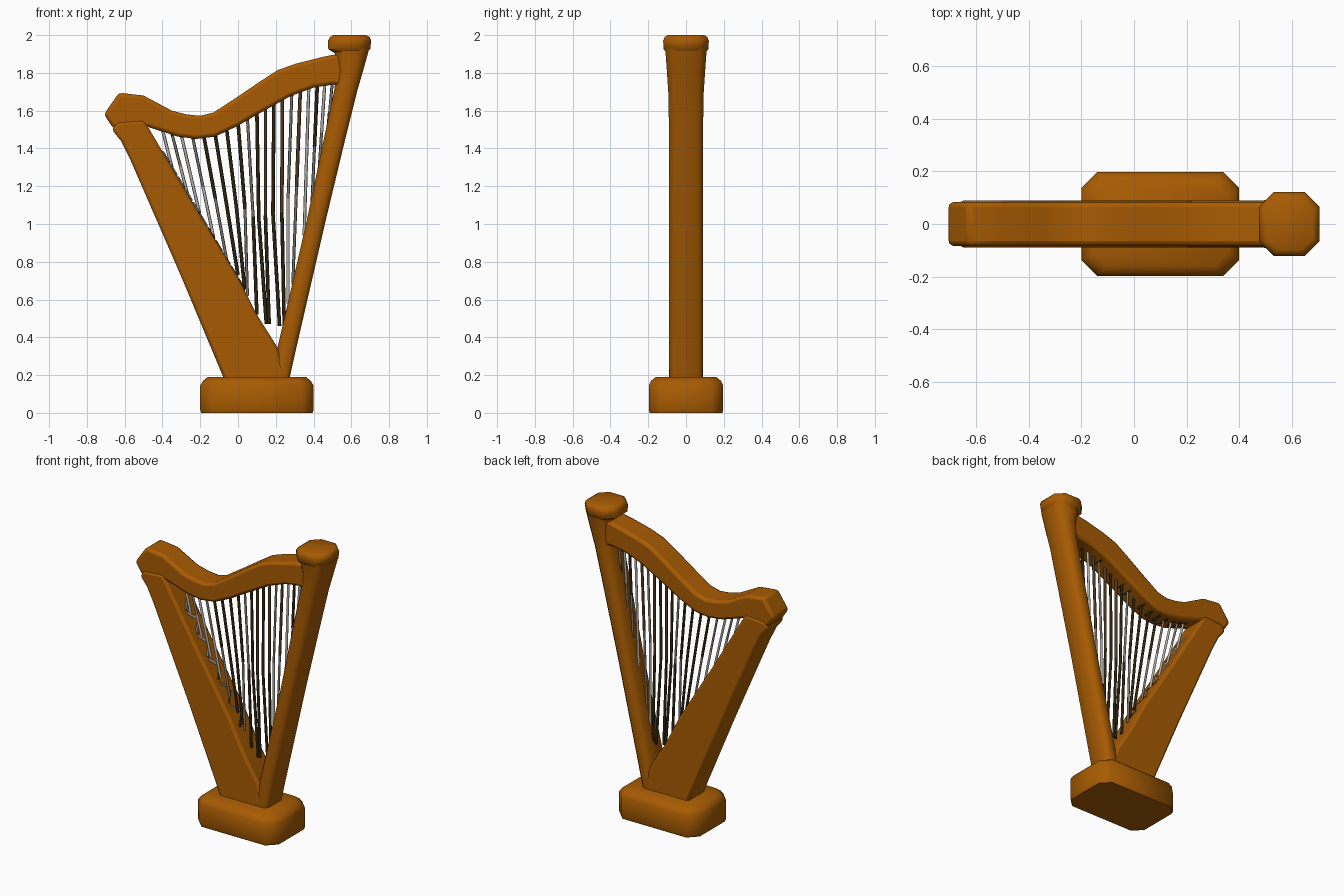
import bpy, bmesh, math
from mathutils import Vector

if "Cube" in bpy.data.objects:
    bpy.data.objects.remove(bpy.data.objects["Cube"])


def material(name, rgb):
    m = bpy.data.materials.new(name)
    m.diffuse_color = (*rgb, 1)
    m.use_nodes = True
    m.node_tree.nodes["Principled BSDF"].inputs["Base Color"].default_value = m.diffuse_color
    return m


WOOD = material("warm_wood", (0.39, 0.105, 0.0008))
DARK = material("dark_string", (0.026, 0.016, 0.004))
BROWN = material("brown_string", (0.085, 0.038, 0.014))
GREY = material("grey_string", (0.20, 0.18, 0.15))
PALE = material("pale_string", (0.45, 0.44, 0.41))


def finish(name, bm, mat, bevel=0, smooth=35):
    bmesh.ops.recalc_face_normals(bm, faces=bm.faces)
    mesh = bpy.data.meshes.new(name)
    bm.to_mesh(mesh)
    bm.free()
    mesh.materials.append(mat)
    ob = bpy.data.objects.new(name, mesh)
    bpy.context.collection.objects.link(ob)
    if bevel:
        mod = ob.modifiers.new("soft_edges", 'BEVEL')
        mod.width, mod.segments = bevel, 2
        mod.limit_method, mod.angle_limit = 'ANGLE', math.radians(50)
    bpy.ops.object.select_all(action='DESELECT')
    ob.select_set(True)
    bpy.context.view_layer.objects.active = ob
    bpy.ops.object.shade_smooth_by_angle(angle=math.radians(smooth))
    return ob


def prism(name, outline, half, bevel):
    """Extrude an x-z outline across y."""
    bm = bmesh.new()
    face = bm.faces.new([bm.verts.new((x, -half, z)) for x, z in outline])
    out = bmesh.ops.extrude_face_region(bm, geom=[face])['geom']
    bmesh.ops.translate(bm, vec=(0, 2 * half, 0),
                        verts=[v for v in out if isinstance(v, bmesh.types.BMVert)])
    return finish(name, bm, WOOD, bevel)


def loft(name, sections):
    """Stack corner-cut rectangles: (z, x0, x1, half_y, corner)."""
    bm = bmesh.new()
    rings = []
    for z, a, b, h, c in sections:
        pts = [(a + c, -h), (b - c, -h), (b, -h + c), (b, h - c),
               (b - c, h), (a + c, h), (a, h - c), (a, -h + c)]
        rings.append([bm.verts.new((x, y, z)) for x, y in pts])
    for r, s in zip(rings, rings[1:]):
        for i in range(8):
            j = (i + 1) % 8
            bm.faces.new((r[i], r[j], s[j], s[i]))
    bm.faces.new(rings[0][::-1])
    bm.faces.new(rings[-1])
    return finish(name, bm, WOOD, smooth=50)


def rod(name, top, low, r, mat):
    """Six-sided rod between two points."""
    axis = top - low
    bm = bmesh.new()
    bmesh.ops.create_cone(bm, cap_ends=True, segments=6, radius1=r, radius2=r,
                          depth=axis.length)
    bmesh.ops.rotate(bm, verts=bm.verts, matrix=axis.to_track_quat('Z', 'Y').to_matrix())
    bmesh.ops.translate(bm, verts=bm.verts, vec=(top + low) / 2)
    return finish(name, bm, mat, smooth=65)


# Foot with cut corners and softened rim
loft("base", [(0.0, -0.195, 0.395, 0.192, 0.06), (0.015, -0.2, 0.4, 0.197, 0.06),
              (0.145, -0.2, 0.4, 0.197, 0.06), (0.17, -0.185, 0.385, 0.185, 0.06),
              (0.19, -0.16, 0.36, 0.16, 0.055)])

# Leaning sound box
prism("sound_box", [(-0.07, 0.17), (0.26, 0.17), (0.21, 0.345), (0.10, 0.52), (0.0, 0.72),
                    (-0.25, 1.13), (-0.48, 1.52), (-0.50, 1.55), (-0.64, 1.54),
                    (-0.668, 1.50), (-0.62, 1.44), (-0.57, 1.34), (-0.30, 0.72)], 0.09, 0.016)

# Curved neck with angular head
prism("neck", [(-0.71, 1.58), (-0.63, 1.695), (-0.5, 1.68), (-0.35, 1.60), (-0.27, 1.58),
               (-0.2, 1.573), (-0.13, 1.59), (0.0, 1.675), (0.11, 1.75), (0.21, 1.815),
               (0.31, 1.85), (0.45, 1.885), (0.58, 1.91), (0.58, 1.73), (0.5, 1.738),
               (0.4, 1.722), (0.28, 1.678), (0.1, 1.578), (0.0, 1.52), (-0.12, 1.463),
               (-0.22, 1.45), (-0.32, 1.463), (-0.48, 1.515), (-0.66, 1.505)], 0.083, 0.018)

# Flared front column
loft("column", [(0.17, 0.18, 0.27, 0.088, 0.02), (0.35, 0.21, 0.31, 0.09, 0.022),
                (1.0, 0.36, 0.46, 0.09, 0.025), (1.5, 0.465, 0.58, 0.09, 0.025),
                (1.7, 0.508, 0.63, 0.094, 0.03), (1.82, 0.525, 0.665, 0.102, 0.035),
                (1.93, 0.51, 0.695, 0.11, 0.04)])

# Column cap
loft("column_cap", [(1.90, 0.52, 0.665, 0.095, 0.04), (1.925, 0.478, 0.7, 0.118, 0.055),
                    (1.97, 0.476, 0.705, 0.121, 0.055), (1.99, 0.487, 0.697, 0.113, 0.05),
                    (2.0, 0.505, 0.68, 0.098, 0.045)])

# Strings: top x, top z, bottom x, bottom z, sideways bow, upper and lower colour
STRINGS = [(-0.40, 1.50, -0.34, 1.26, 0, PALE, PALE),
           (-0.35, 1.48, -0.26, 1.13, 0, GREY, PALE),
           (-0.30, 1.47, -0.20, 1.04, 0, PALE, PALE),
           (-0.24, 1.46, -0.13, 0.93, 0, GREY, PALE),
           (-0.18, 1.46, -0.06, 0.81, 0, DARK, GREY),
           (-0.12, 1.47, 0.00, 0.73, 0, DARK, DARK),
           (-0.06, 1.50, 0.035, 0.66, .005, DARK, DARK),
           (0.00, 1.54, 0.05, 0.62, .012, DARK, GREY),
           (0.05, 1.56, 0.10, 0.52, .005, GREY, DARK),
           (0.10, 1.59, 0.15, 0.47, -.015, DARK, DARK),
           (0.145, 1.62, 0.165, 0.47, -.01, BROWN, DARK),
           (0.19, 1.65, 0.22, 0.46, -.02, DARK, DARK),
           (0.235, 1.67, 0.245, 0.46, -.008, BROWN, DARK),
           (0.285, 1.69, 0.265, 0.58, -.01, GREY, PALE),
           (0.33, 1.71, 0.29, 0.68, 0, BROWN, GREY),
           (0.375, 1.73, 0.35, 0.94, 0, PALE, PALE),
           (0.42, 1.74, 0.39, 1.08, 0, DARK, GREY),
           (0.46, 1.75, 0.425, 1.22, 0, PALE, GREY),
           (0.50, 1.76, 0.47, 1.42, 0, GREY, BROWN)]
RADIUS = {DARK: 0.0095, BROWN: 0.0095, GREY: 0.008, PALE: 0.0085}
for i, (xt, zt, xb, zb, bow, upper, lower) in enumerate(STRINGS):
    top, low = Vector((xt, 0, zt)), Vector((xb, 0, zb))
    mid = (top + low) / 2 + Vector((bow, 0, 0))
    rod(f"string_{i + 1}_upper", top, mid, RADIUS[upper], upper)
    rod(f"string_{i + 1}_lower", mid, low, RADIUS[lower], lower)
    # Dark loop across the underside of the neck
    hang = Vector((xt, 0, zt - 0.006))
    side = Vector((0, 0.035, 0))
    rod(f"neck_loop_{i + 1}", hang - side, hang + side, 0.008, DARK)

# Knotted string ends on the sound box edge: pale above, dark below
edge_top, edge_low = Vector((-0.40, 0, 1.38)), Vector((0.04, 0, 0.64))
for i in range(11):
    start = edge_top.lerp(edge_low, i / 11)
    end = edge_top.lerp(edge_low, (i + 0.8) / 11)
    side = Vector((0, 0.03 if i % 2 else -0.03, 0))
    rod(f"string_end_{i + 1}", start - side, end + side, 0.009,
        (GREY, PALE)[i % 2] if i < 6 else (DARK, GREY)[i % 2])
